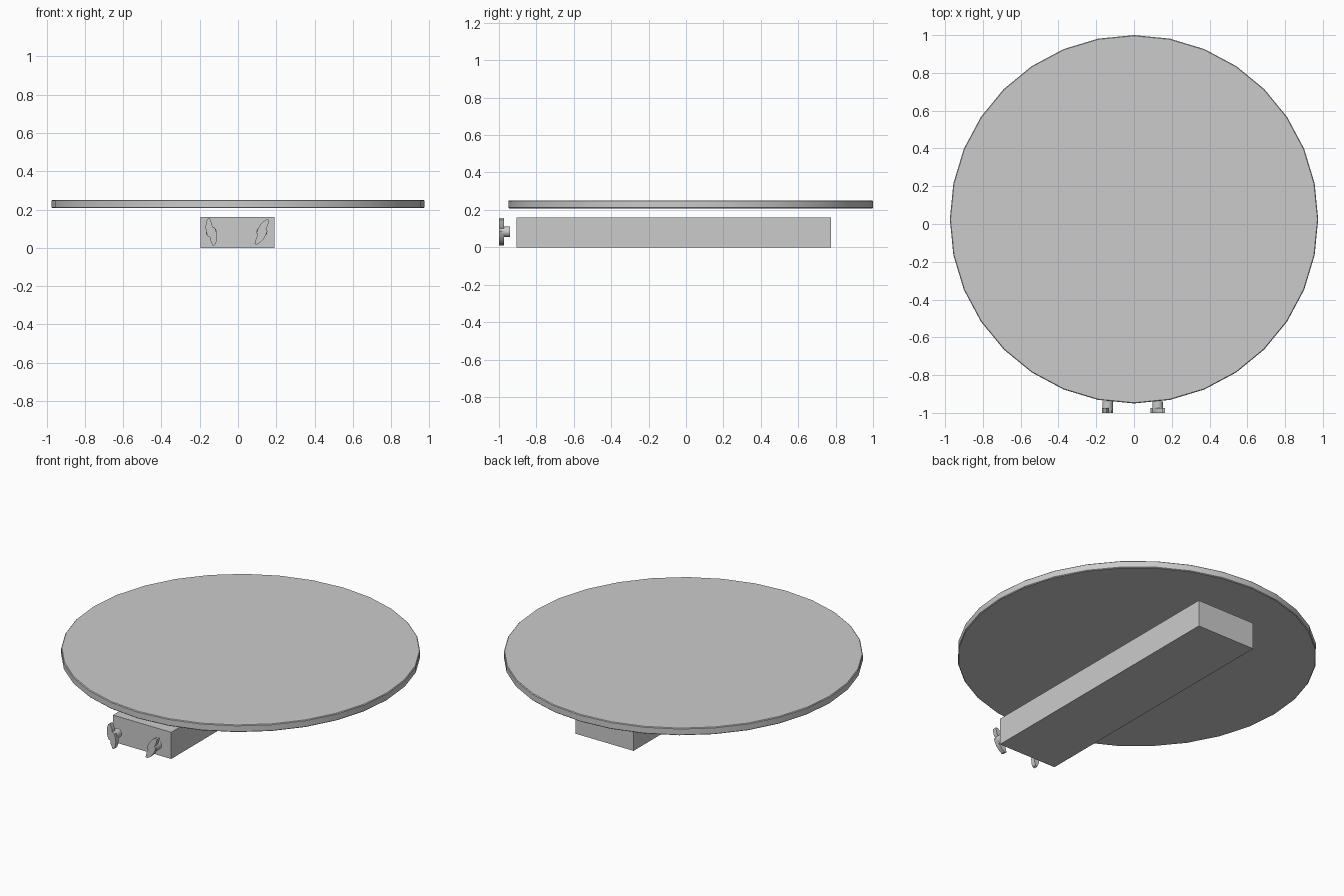
import bpy, bmesh, math
from mathutils import Matrix, Vector

if "Cube" in bpy.data.objects:
    bpy.data.objects.remove(bpy.data.objects["Cube"])


def make_object(name, bm, smooth=True):
    bmesh.ops.recalc_face_normals(bm, faces=bm.faces)
    mesh = bpy.data.meshes.new(name)
    bm.to_mesh(mesh)
    bm.free()
    ob = bpy.data.objects.new(name, mesh)
    bpy.context.collection.objects.link(ob)
    if smooth:
        bpy.ops.object.select_all(action='DESELECT')
        ob.select_set(True)
        bpy.context.view_layer.objects.active = ob
        bpy.ops.object.shade_smooth_by_angle(angle=math.radians(40))
    return ob


# Round plate: 32 sides with a fine softened rim
bm = bmesh.new()
bmesh.ops.create_cone(bm, cap_ends=True, segments=32, radius1=0.975, radius2=0.975,
                      depth=0.043, matrix=Matrix.Translation((0, 0.025, 0.229)))
plate = make_object("round_plate", bm)
bevel = plate.modifiers.new("rim", 'BEVEL')
bevel.width = 0.004
bevel.segments = 1
bevel.limit_method = 'ANGLE'
bevel.angle_limit = math.radians(40)

# Long base block
bm = bmesh.new()
bmesh.ops.create_cube(bm, size=1, matrix=Matrix.Translation((-0.002, -0.065, 0.08))
                      @ Matrix.Diagonal((0.386, 1.68, 0.16, 1)))
make_object("base_block", bm, smooth=False)

# Wing handle outline: one half, repeated by a half turn
HALF = [(-0.009, 0.073), (-0.020, 0.068), (-0.027, 0.050), (-0.030, 0.025),
        (-0.027, 0.003), (-0.020, -0.020), (-0.006, -0.028), (-0.004, -0.045)]
OUTLINE = HALF + [(-u, -v) for u, v in HALF]


def wing_knob(name, x, angle):
    place = Matrix.Translation((x, 0, 0.083)) @ Matrix.Rotation(angle, 4, 'Y')
    # Flat S-shaped wing
    bm = bmesh.new()
    face = bm.faces.new([bm.verts.new(place @ Vector((u, -1.0, v))) for u, v in OUTLINE])
    ext = bmesh.ops.extrude_face_region(bm, geom=[face])
    bmesh.ops.translate(bm, vec=(0, 0.026, 0),
                        verts=[g for g in ext["geom"] if isinstance(g, bmesh.types.BMVert)])
    make_object(name + "_wing", bm)
    # Round stem behind the wing
    bm = bmesh.new()
    bmesh.ops.create_cone(bm, cap_ends=True, segments=24, radius1=0.028, radius2=0.028,
                          depth=0.045, matrix=Matrix.Translation((x, -0.9625, 0.083))
                          @ Matrix.Rotation(math.pi / 2, 4, 'X'))
    make_object(name + "_stem", bm)


wing_knob("left_knob", -0.14, 0.0)
wing_knob("right_knob", 0.125, math.radians(38))
